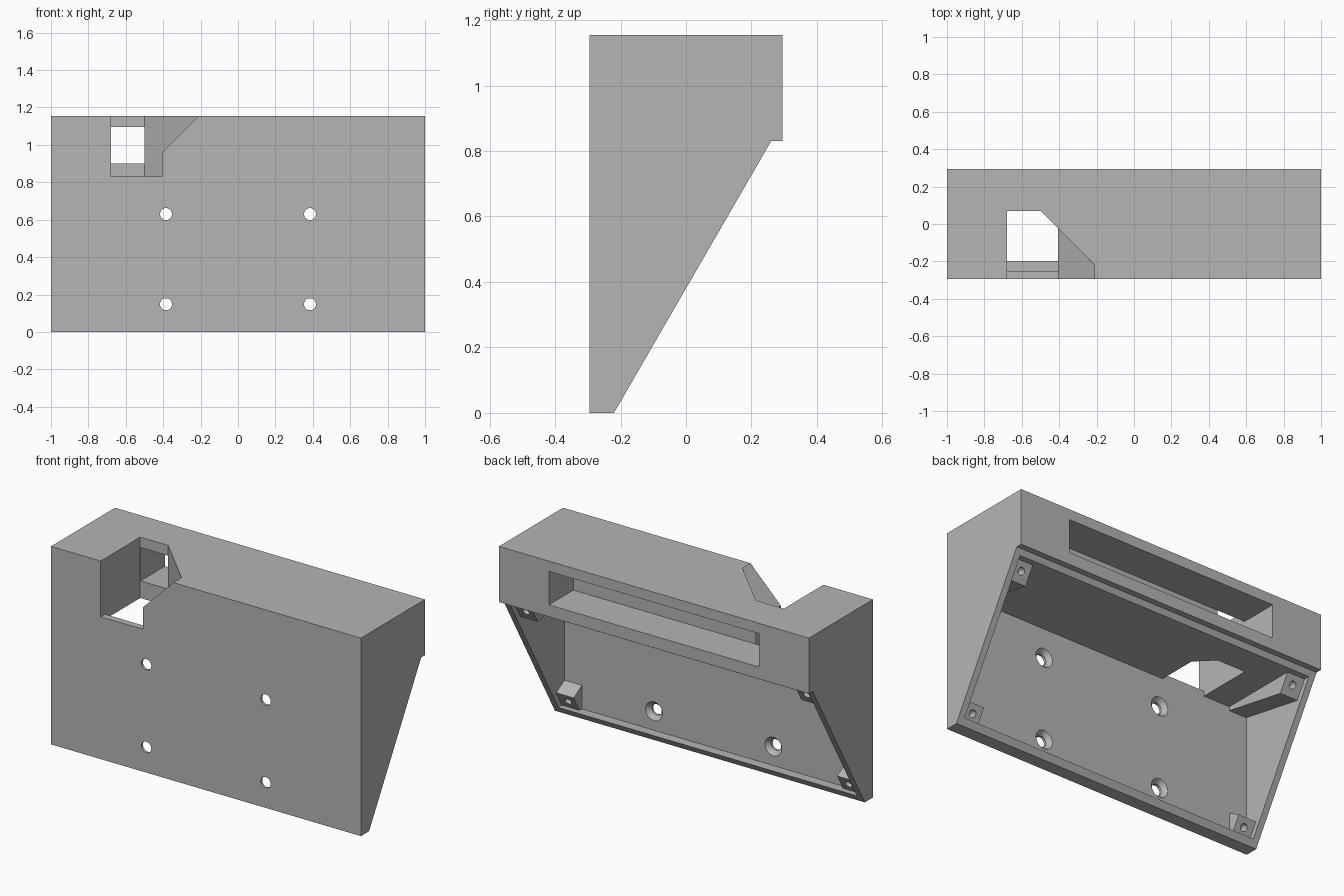
import bpy, bmesh
from mathutils import Matrix, Vector

cube = bpy.data.objects.get("Cube")
if cube:
    bpy.data.objects.remove(cube)

grey = bpy.data.materials.new("plain grey")
grey.use_nodes = True
COLOUR = (0.46, 0.46, 0.46, 1)
grey.diffuse_color = COLOUR
grey.node_tree.nodes["Principled BSDF"].inputs["Base Color"].default_value = COLOUR


def add(name, bm):
    bmesh.ops.recalc_face_normals(bm, faces=bm.faces)
    mesh = bpy.data.meshes.new(name)
    bm.to_mesh(mesh)
    bm.free()
    mesh.materials.append(grey)
    obj = bpy.data.objects.new(name, mesh)
    bpy.context.collection.objects.link(obj)
    return obj


def prism(name, outline, axis, lo, hi):
    """Extrude a 2D outline along one axis, from lo to hi."""
    place = {"x": lambda a, b: (lo, a, b),
             "y": lambda a, b: (a, lo, b),
             "z": lambda a, b: (a, b, lo)}[axis]
    bm = bmesh.new()
    face = bm.faces.new([bm.verts.new(place(a, b)) for a, b in outline])
    out = bmesh.ops.extrude_face_region(bm, geom=[face])
    move = Vector([hi - lo if axis == c else 0 for c in "xyz"])
    bmesh.ops.translate(bm, vec=move,
                        verts=[v for v in out["geom"] if isinstance(v, bmesh.types.BMVert)])
    return add(name, bm)


def rect(a0, a1, b0, b1):
    return [(a0, b0), (a1, b0), (a1, b1), (a0, b1)]


def rod(name, centre, direction, r1, r2, depth, sides=32):
    """Cylinder or cone; r1 is at the tail of direction."""
    bm = bmesh.new()
    turn = Vector(direction).to_track_quat("Z", "Y").to_matrix().to_4x4()
    bmesh.ops.create_cone(bm, cap_ends=True, segments=sides, radius1=r1, radius2=r2,
                          depth=depth, matrix=Matrix.Translation(centre) @ turn)
    return add(name, bm)


def combine(obj, cutter, operation="DIFFERENCE"):
    """Apply a boolean and discard the cutter."""
    mod = obj.modifiers.new("cut", "BOOLEAN")
    mod.operation, mod.solver, mod.object = operation, "EXACT", cutter
    graph = bpy.context.evaluated_depsgraph_get()
    mesh = bpy.data.meshes.new_from_object(obj.evaluated_get(graph))
    obj.modifiers.clear()
    obj.data = mesh
    bpy.data.objects.remove(cutter)


def slope_y(z):
    return -0.22 + 0.578 * z


# Housing: block with a sloping rear underside
housing = prism("housing", [(-0.295, 0), (-0.22, 0), (0.26, 0.83), (0.295, 0.83),
                            (0.295, 1.155), (-0.295, 1.155)], "x", -1, 1)

# Hollow interior, open at the slope
combine(housing, prism("cavity", rect(-0.255, 0.5, 0.037, 0.80), "x", -0.963, 0.963))

# Corner notch with bevelled side, and its opening down into the cavity
notch = prism("notch", [(-0.68, -0.4), (-0.03, -0.4), (-0.5, 0.07), (-0.68, 0.07)],
              "z", 0.7, 1.3)
combine(notch, prism("notch_front", [(-0.68, 0.83), (-0.405, 0.83), (-0.405, 0.96),
                                     (-0.21, 1.155), (-0.21, 1.25), (-0.68, 1.25)],
                     "y", -0.5, 0.2), "INTERSECT")
combine(housing, notch)
combine(housing, prism("notch_floor", [(-0.68, -0.255), (-0.405, -0.255), (-0.405, -0.025),
                                       (-0.5, 0.07), (-0.68, 0.07)], "z", 0.75, 0.9))

# Wide slot in the rear face
combine(housing, prism("slot", rect(-0.678, 0.678, 0.9, 1.095), "y", 0.07, 0.4))

# Countersunk wall screw holes
for x in (-0.385, 0.385):
    for z in (0.148, 0.63):
        combine(housing, rod("hole", (x, -0.28, z), (0, 1, 0), 0.032, 0.032, 0.2))
        combine(housing, rod("countersink", (x, -0.26, z), (0, 1, 0), 0.032, 0.068, 0.04))

# Lid screw posts in the corners, set back from the slope
RECESS = 0.034
low = [(slope_y(0.02) - RECESS, 0.02), (slope_y(0.13) - RECESS, 0.13),
       (-0.27, 0.183), (-0.27, 0.02)]
high = [(slope_y(0.70) - RECESS, 0.70), (slope_y(0.82) - RECESS, 0.82),
        (-0.27, 0.82), (-0.27, 0.78)]
normal = Vector((0, 0.866, -0.5))
for side, s in (("left", 1), ("right", -1)):
    for level, outline, z in (("lower", low, 0.085), ("upper", high, 0.755)):
        post = prism(f"{level}_{side}_post", outline, "x", s * 0.85, s * 0.975)
        mouth = Vector((s * 0.905, slope_y(z) - RECESS, z))
        combine(post, rod("pilot", mouth, normal, 0.021, 0.021, 0.1, 24))

# Smooth the round holes, keep edges sharp
bpy.ops.object.select_all(action="DESELECT")
parts = [o for o in bpy.context.collection.objects
         if o.name == "housing" or o.name.endswith("_post")]
for o in parts:
    o.select_set(True)
bpy.context.view_layer.objects.active = housing
bpy.ops.object.shade_smooth_by_angle(angle=0.5)
